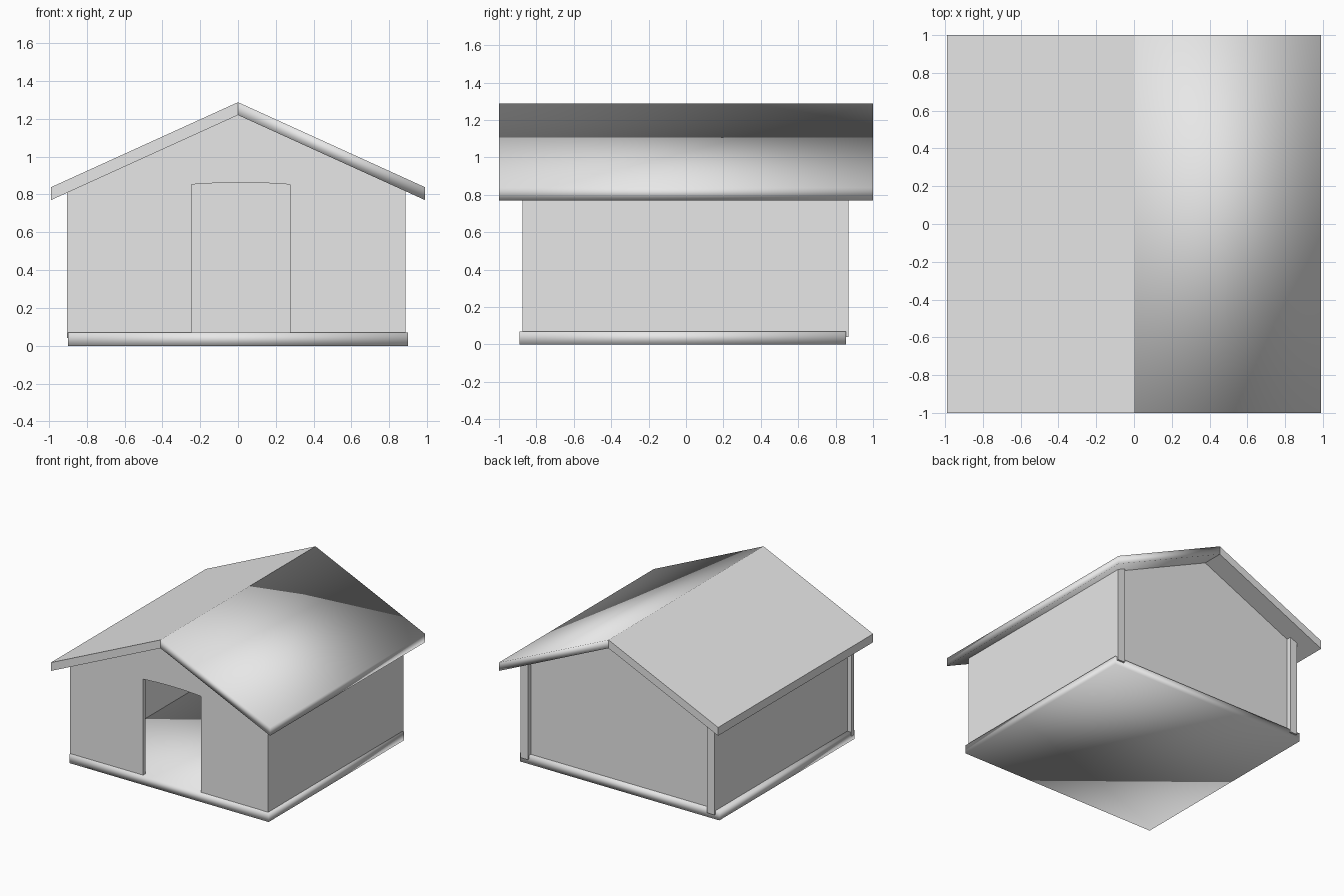
import bpy
import bmesh

cube = bpy.data.objects.get("Cube")
if cube:
    bpy.data.objects.remove(cube, do_unlink=True)

# One plain light grey for the whole house
grey = bpy.data.materials.new("light_grey")
grey.use_nodes = True
GREY = (0.8, 0.8, 0.8, 1)
grey.diffuse_color = GREY
grey.node_tree.nodes["Principled BSDF"].inputs["Base Color"].default_value = GREY

# Roof shape: underside height at any x, with the same pitch on both sides
EAVE_X, EAVE_Z, RIDGE_Z, ROOF_THICK = 0.99, 0.77, 1.22, 0.068


def under_roof(x):
    return RIDGE_Z - (RIDGE_Z - EAVE_Z) * abs(x) / EAVE_X


def prism(name, profile, y0, y1, smooth=False):
    """Extrude an (x, z) outline from y0 to y1."""
    bm = bmesh.new()
    face = bm.faces.new([bm.verts.new((x, y0, z)) for x, z in profile])
    moved = bmesh.ops.extrude_face_region(bm, geom=[face])["geom"]
    verts = [v for v in moved if isinstance(v, bmesh.types.BMVert)]
    bmesh.ops.translate(bm, verts=verts, vec=(0, y1 - y0, 0))
    bmesh.ops.recalc_face_normals(bm, faces=bm.faces)
    for f in bm.faces:
        f.smooth = smooth
    mesh = bpy.data.meshes.new(name)
    bm.to_mesh(mesh)
    bm.free()
    mesh.materials.append(grey)
    obj = bpy.data.objects.new(name, mesh)
    bpy.context.collection.objects.link(obj)
    return obj


# Floor slab with soft shading
prism("floor", [(-0.9, 0), (0.9, 0), (0.9, 0.07), (-0.9, 0.07)], -0.89, 0.855, True)

# Two roof panels meeting at the ridge
for name, side in (("roof_left", 1), ("roof_right", -1)):
    x = side * EAVE_X
    prism(name, [(0, RIDGE_Z), (x, EAVE_Z), (x, EAVE_Z + ROOF_THICK),
                 (0, RIDGE_Z + ROOF_THICK)], -1, 1, side > 0)

# Side walls with tops sloped to the roof
BASE = 0.04
for name, x0, x1, y0 in (("left_wall", 0.82, 0.885, -0.875),
                         ("right_wall", -0.865, -0.8, -0.85)):
    prism(name, [(x0, BASE), (x1, BASE), (x1, under_roof(x1)),
                 (x0, under_roof(x0))], y0, 0.87)

# Back gable, slightly recessed between the side walls
prism("back_wall", [(-0.8, BASE), (0.82, BASE), (0.82, under_roof(0.82)),
                    (0, RIDGE_Z), (-0.8, under_roof(0.8))], 0.79, 0.83)

# Front gable outlined around an open doorway with a shallow arched head
DOOR_L, DOOR_R, DOOR_Z = -0.245, 0.275, 0.853
DOOR_MID = (DOOR_L + DOOR_R) / 2
arch = []
for i in range(9):
    t = i / 4 - 1
    arch.append((DOOR_MID + t * (DOOR_R - DOOR_L) / 2, DOOR_Z + 0.01 * (1 - t * t)))
front = [(DOOR_L, BASE)] + arch + [(DOOR_R, BASE), (0.82, BASE),
         (0.82, under_roof(0.82)), (0, RIDGE_Z),
         (-0.905, under_roof(0.905)), (-0.905, BASE)]
prism("front_wall", front, -0.873, -0.845)
